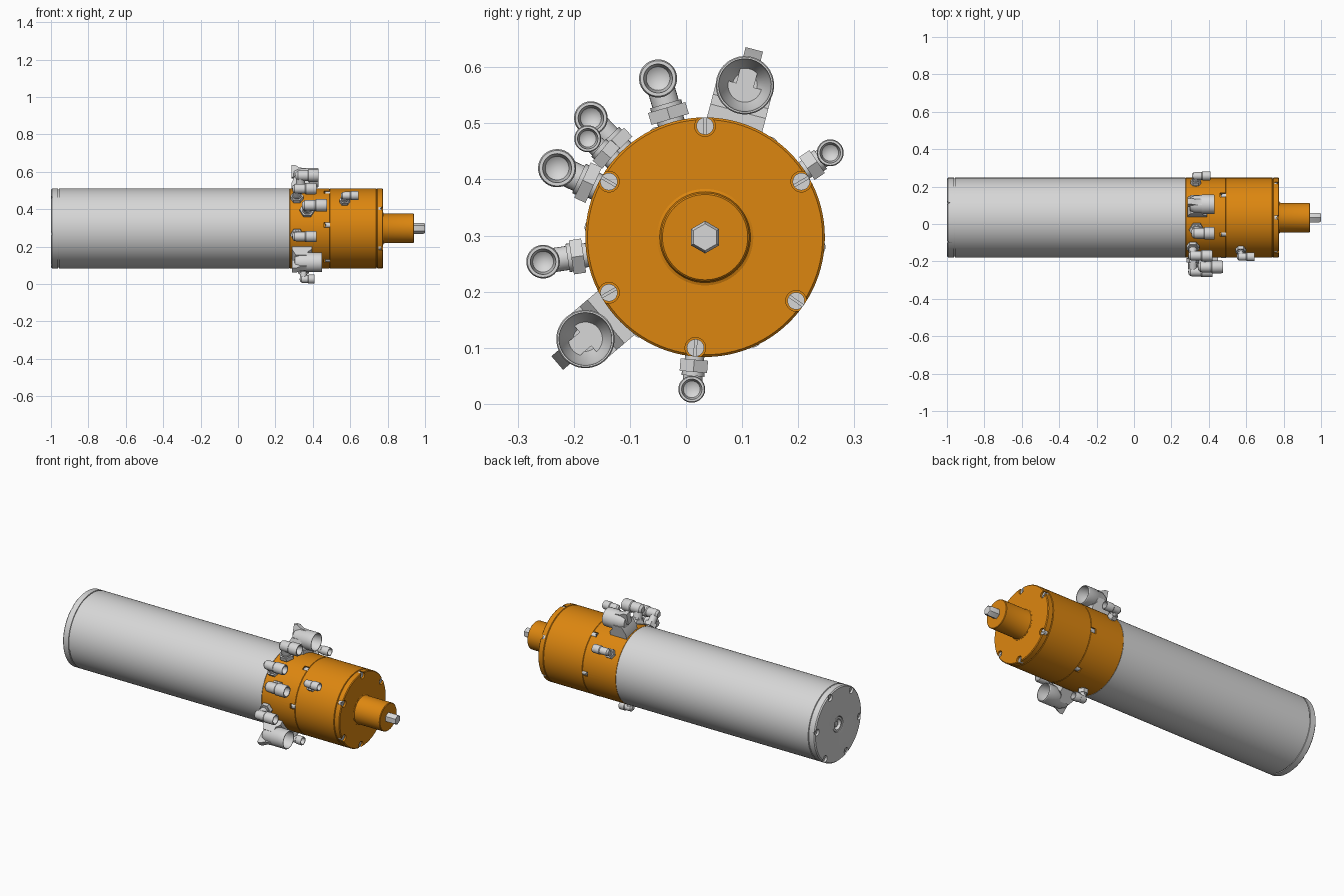
import bpy, bmesh
from math import radians, cos, sin, pi
from mathutils import Matrix, Vector

cube = bpy.data.objects.get("Cube")
if cube:
    bpy.data.objects.remove(cube, do_unlink=True)

CY, CZ, R = 0.034, 0.297, 0.2135      # body axis and radius
ALONG_X = Matrix.Rotation(pi / 2, 4, 'Y')
AXIS = Matrix.Translation((0, CY, CZ)) @ ALONG_X


def material(name, color, rough=0.5):
    m = bpy.data.materials.new(name)
    m.use_nodes = True
    m.diffuse_color = (*color, 1)
    bsdf = m.node_tree.nodes["Principled BSDF"]
    bsdf.inputs["Base Color"].default_value = (*color, 1)
    bsdf.inputs["Roughness"].default_value = rough
    return m


ORANGE = material("orange paint", (0.72, 0.24, 0.005))
GREY = material("light grey metal", (0.68, 0.68, 0.68))


def lathe(bm, profile, matrix, segs=32):
    """Revolve (radius, height) points about local z."""
    rings = []
    for r, h in profile:
        if r == 0:
            rings.append([bm.verts.new(matrix @ Vector((0, 0, h)))])
        else:
            rings.append([bm.verts.new(matrix @ Vector((r * cos(2 * pi * i / segs),
                          r * sin(2 * pi * i / segs), h))) for i in range(segs)])
    for a, b in zip(rings, rings[1:]):
        for i in range(segs):
            j = (i + 1) % segs
            quad = [a[i % len(a)], a[j % len(a)], b[j % len(b)], b[i % len(b)]]
            bm.faces.new(list(dict.fromkeys(quad)))


def cylinder(bm, r, h0, h1, matrix, segs=24):
    lathe(bm, [(0, h0), (r, h0), (r, h1), (0, h1)], matrix, segs)


def prism(bm, outline, half, matrix):
    """Extrude an (x, z) outline across local y."""
    sides = [[bm.verts.new(matrix @ Vector((x, y, z))) for x, z in outline]
             for y in (-half, half)]
    for s in sides:
        bm.faces.new(s)
    n = len(outline)
    for i in range(n):
        j = (i + 1) % n
        bm.faces.new([sides[0][i], sides[0][j], sides[1][j], sides[1][i]])


def finish(name, bm, mat):
    bmesh.ops.recalc_face_normals(bm, faces=bm.faces)
    me = bpy.data.meshes.new(name)
    bm.to_mesh(me)
    bm.free()
    me.materials.append(mat)
    ob = bpy.data.objects.new(name, me)
    bpy.context.collection.objects.link(ob)
    return ob


def smooth(ob):
    bpy.ops.object.select_all(action='DESELECT')
    ob.select_set(True)
    bpy.context.view_layer.objects.active = ob
    bpy.ops.object.shade_smooth_by_angle(angle=radians(32))


def cut(ob, cutter_bm):
    """Subtract a cutter and bake the result."""
    cutter = finish("cutter", cutter_bm, ob.data.materials[0])
    cutter.hide_render = True
    mod = ob.modifiers.new("cut", 'BOOLEAN')
    mod.operation, mod.solver, mod.object = 'DIFFERENCE', 'EXACT', cutter
    dg = bpy.context.evaluated_depsgraph_get()
    ob.data = bpy.data.meshes.new_from_object(ob.evaluated_get(dg))
    ob.modifiers.clear()
    bpy.data.objects.remove(cutter, do_unlink=True)


def turned(name, profile, mat, segs=96):
    bm = bmesh.new()
    lathe(bm, profile, AXIS, segs)
    return finish(name, bm, mat)


def around(angle, x, r=0.0):
    """Frame with x along the body and z pointing outwards."""
    a = radians(angle)
    out, along = Vector((0, cos(a), sin(a))), Vector((1, 0, 0))
    rot = Matrix((along, out.cross(along), out)).transposed().to_4x4()
    return Matrix.Translation(Vector((x, CY, CZ)) + out * r) @ rot


def band(x0, x1, c=0.004):
    """Disc profile with small chamfers."""
    return [(0, x0), (R - c, x0), (R, x0 + c), (R, x1 - c), (R - c, x1), (0, x1)]


def bolted(ob, name, angles, r, pocket, head):
    """Cut open pockets in a part and seat slotted bolt heads in them."""
    pockets, heads, slots = bmesh.new(), bmesh.new(), bmesh.new()
    for a in angles:
        f = around(a, 0, r)
        cylinder(pockets, 0.0185, *pocket, f @ ALONG_X)
        cylinder(heads, 0.0155, *head, f @ ALONG_X)
        end = head[1] if pocket[1] > head[1] else head[0]
        prism(slots, [(end - 0.006, -0.03), (end + 0.006, -0.03),
                      (end + 0.006, 0.03), (end - 0.006, 0.03)], 0.002, f)
    cut(ob, pockets)
    bolts = finish(name, heads, GREY)
    cut(bolts, slots)
    smooth(ob)
    smooth(bolts)


# Main tube and rear cap
smooth(turned("main_tube", [(0, -0.965), (R - 0.005, -0.965), (R - 0.005, -0.958),
                            (R, -0.956), (R, 0.276), (0, 0.276)], GREY))
rear_cap = turned("rear_cap", [(0, -0.975), (0.045, -0.975), (0.045, -0.998), (0.052, -1),
                               (R - 0.006, -1), (R, -0.994), (R, -0.962), (0, -0.962)], GREY)
bolted(rear_cap, "rear_bolts", range(8, 360, 60), 0.195, (-1.02, -0.974), (-0.99, -0.97))

# Rear port: ring, recess and hex plug
smooth(turned("rear_port_ring", [(0.042, -0.97), (0.042, -0.996), (0.03, -0.996),
                                 (0.027, -0.97), (0.042, -0.97)], GREY, 48))
smooth(turned("rear_plug", [(0, -0.988), (0.017, -0.988), (0.017, -0.97), (0, -0.97)], GREY, 6))

# Orange housing sections
ring = turned("port_ring", band(0.276, 0.491, 0.002), ORANGE)
bolted(ring, "seam_bolts", range(55, 360, 60), 0.2, (0.459, 0.4905), (0.465, 0.492))
smooth(turned("front_housing", band(0.491, 0.741, 0.002), ORANGE))
front_cap = turned("front_cap", band(0.741, 0.776), ORANGE)
bolted(front_cap, "front_bolts", (30, 90, 150, 210, 265, 325), 0.198,
       (0.751, 0.8), (0.748, 0.768))

# Neck and hex drive shaft
smooth(turned("neck", [(0, 0.77), (0.086, 0.77), (0.086, 0.777), (0.081, 0.779), (0.079, 0.784),
                       (0.079, 0.937), (0.076, 0.94), (0, 0.94)], ORANGE, 64))
smooth(turned("hex_shaft", [(0, 0.93), (0.029, 0.93), (0.029, 0.992), (0.024, 1), (0, 1)], GREY, 6))
smooth(turned("shaft_collar", [(0, 0.93), (0.025, 0.93), (0.025, 0.95), (0, 0.95)], GREY, 32))


# Small elbow fittings with hex nut and open socket
def elbow(name, angle, x, tip, dist, rt):
    bm = bmesh.new()
    f = around(angle, x)
    length = tip - x
    cylinder(bm, 0.72 * rt, 0.19, dist, f)
    cylinder(bm, 1.18 * rt, 0.219, 0.241, f, 6)
    cylinder(bm, 0.85 * rt, 0.241, 0.248, f)
    lathe(bm, [(0, -0.85 * rt), (0.5 * rt, -0.78 * rt), (0.8 * rt, -0.45 * rt), (0.86 * rt, 0),
               (0.86 * rt, 0.4 * length), (rt, 0.45 * length), (rt, 0.93 * length),
               (0.93 * rt, length), (0.76 * rt, length), (0.62 * rt, 0.6 * length),
               (0, 0.45 * length)], around(angle, x, dist) @ ALONG_X)
    smooth(finish(name, bm, GREY))


elbow("top_elbow", 106.5, 0.335, 0.43, 0.295, 0.034)
elbow("upper_front_elbow", 133.8, 0.315, 0.42, 0.294, 0.030)
elbow("housing_elbow", 140, 0.57, 0.645, 0.273, 0.024)
elbow("front_elbow", 155, 0.37, 0.475, 0.291, 0.034)
elbow("lower_front_elbow", 188.6, 0.315, 0.42, 0.292, 0.030)
elbow("bottom_elbow", 265, 0.35, 0.41, 0.272, 0.024)
elbow("back_elbow", 34, 0.33, 0.41, 0.269, 0.024)


# Large ports: saddle base, wide open socket and raised rib
def large_port(name, angle, x, tip):
    bm = bmesh.new()
    f = around(angle, x)
    length, d, rt = tip - x, 0.28, 0.052
    prism(bm, [(0, 0.19), (0.105, 0.19), (0.105, 0.232), (0.085, 0.25),
               (0.085, d), (0.02, d), (0, 0.235)], 0.051, f)
    lathe(bm, [(0, 0.01), (0.036, 0.014), (0.048, 0.04), (0.049, 0.075), (rt, 0.08),
               (rt, length - 0.003), (0.05, length), (0.047, length), (0.044, 0.11),
               (0.022, 0.07), (0, 0.07)], around(angle, x, d) @ ALONG_X, 40)
    prism(bm, [(0, d), (0, 0.346), (0.02, 0.346), (0.045, 0.332), (0.085, 0.328), (0.085, d)],
          0.016, f)
    smooth(finish(name, bm, GREY))


large_port("top_port", 75.3, 0.285, 0.43)
large_port("bottom_port", 220.4, 0.29, 0.45)
